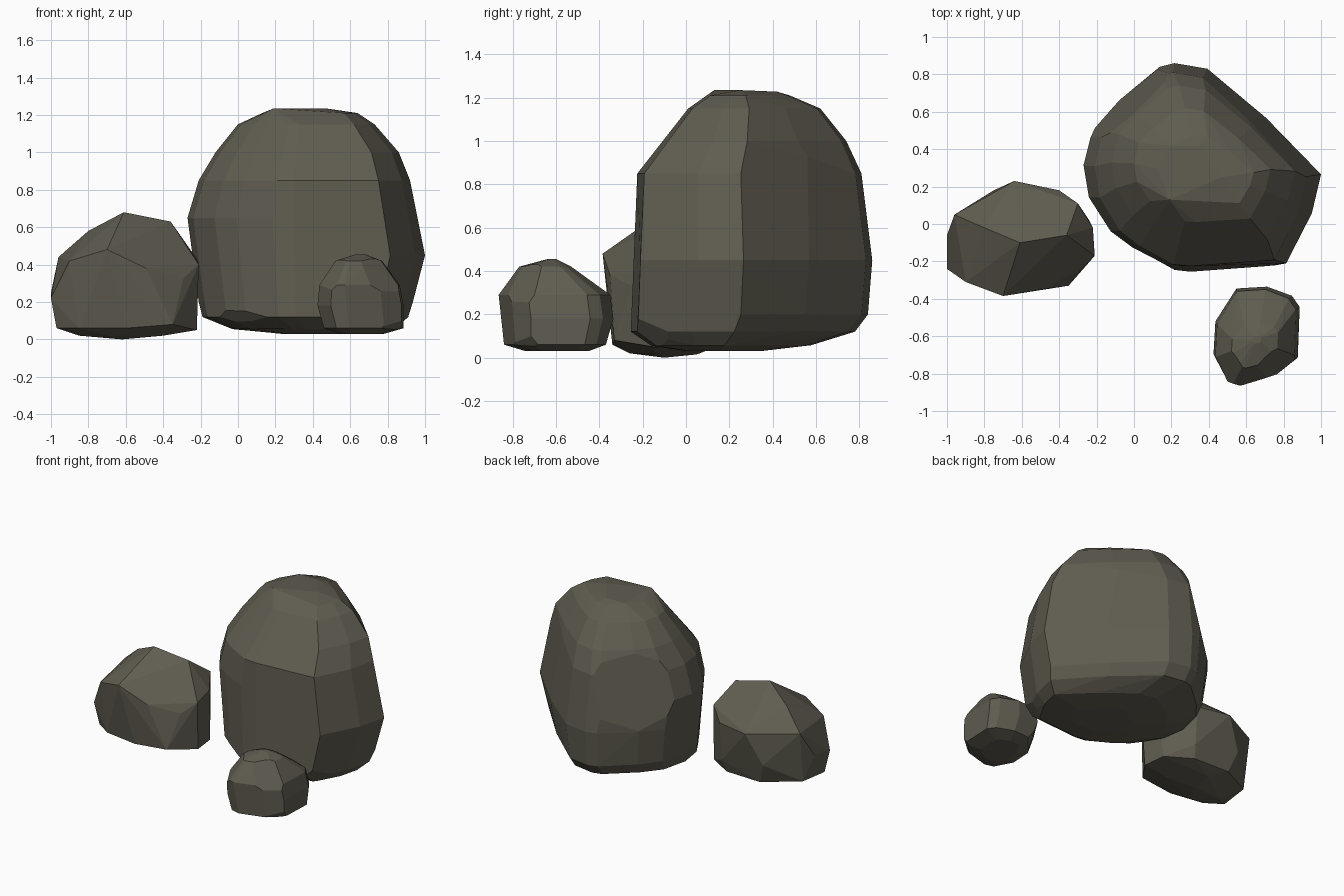
import bpy, bmesh
from mathutils import Vector

stone = bpy.data.materials.new("dark olive stone")
stone.diffuse_color = (0.115, 0.107, 0.080, 1)


def make_hull(points):
    """Convex hull of points as a bmesh."""
    bm = bmesh.new()
    for p in points:
        bm.verts.new(p)
    res = bmesh.ops.convex_hull(bm, input=bm.verts[:])
    junk = {g for g in res["geom_interior"] + res["geom_unused"]
            if isinstance(g, bmesh.types.BMVert)}
    bmesh.ops.delete(bm, geom=list(junk), context='VERTS')
    return bm


def hull_rock(name, points, cuts=()):
    """Faceted rock: hull, then chips (normal, depth) sliced off, flat shaded."""
    bm = make_hull(points)
    for normal, depth in cuts:
        n = Vector(normal).normalized()
        d = max(v.co.dot(n) for v in bm.verts) - depth
        bmesh.ops.bisect_plane(bm, geom=bm.verts[:] + bm.edges[:] + bm.faces[:],
                               plane_co=n * d, plane_no=n, clear_outer=True)
        kept = [v.co.copy() for v in bm.verts]
        bm.free()
        bm = make_hull(kept)
    bmesh.ops.dissolve_limit(bm, angle_limit=0.05, verts=bm.verts[:], edges=bm.edges[:])
    bmesh.ops.recalc_face_normals(bm, faces=bm.faces[:])
    me = bpy.data.meshes.new(name)
    bm.to_mesh(me)
    bm.free()
    me.materials.append(stone)
    ob = bpy.data.objects.new(name, me)
    bpy.context.collection.objects.link(ob)
    return ob


def ring_points(outline, levels):
    """Fit the plan outline into the (z, x0, x1, y0, y1) bounds of every level."""
    xs, ys = zip(*outline)
    ax, bx, ay, by = min(xs), max(xs), min(ys), max(ys)
    return [(x0 + (x - ax) / (bx - ax) * (x1 - x0),
             y0 + (y - ay) / (by - ay) * (y1 - y0), z)
            for z, x0, x1, y0, y1 in levels for x, y in outline]


# Large boulder
big_outline = [(0.12, 0.84), (0.2, 0.86), (0.38, 0.83), (0.7, 0.565), (1.0, 0.26),
               (0.95, 0.05), (0.81, -0.22), (0.3, -0.255), (0.2, -0.245),
               (0.0, -0.14), (-0.12, -0.05), (-0.24, 0.14), (-0.27, 0.32),
               (-0.22, 0.52), (-0.1, 0.66)]
big_levels = [(0.03, 0.22, 0.62, 0.0, 0.35), (0.055, -0.03, 0.84, -0.16, 0.57),
              (0.12, -0.19, 0.91, -0.255, 0.78), (0.20, -0.21, 0.935, -0.25, 0.84),
              (0.45, -0.245, 1.0, -0.245, 0.86), (0.65, -0.27, 0.96, -0.235, 0.83),
              (0.85, -0.21, 0.92, -0.225, 0.81), (1.0, -0.12, 0.86, -0.11, 0.74),
              (1.15, 0.0, 0.73, 0.01, 0.62), (1.21, 0.13, 0.64, 0.10, 0.48)]
big_crest = [(0.19, 0.13, 1.235), (0.20, 0.42, 1.228), (0.35, 0.42, 1.228),
             (0.47, 0.25, 1.235), (0.61, 0.56, 0.93), (0.78, 0.36, 0.93)]
big_cuts = [((-0.68, 0.72, 0.2), 0.04),
            ((-0.5, -0.6, -0.6), 0.02), ((0.6, -0.5, -0.6), 0.03)]
hull_rock("large_boulder", ring_points(big_outline, big_levels) + big_crest, big_cuts)

# Small front stone
small_outline = [(0.55, -0.34), (0.71, -0.33), (0.84, -0.38), (0.88, -0.44),
                 (0.87, -0.72), (0.77, -0.80), (0.57, -0.86), (0.5, -0.84),
                 (0.43, -0.70), (0.44, -0.52)]
small_levels = [(0.03, 0.55, 0.78, -0.74, -0.45), (0.06, 0.46, 0.885, -0.84, -0.37),
                (0.18, 0.425, 0.885, -0.852, -0.335), (0.29, 0.435, 0.865, -0.865, -0.35),
                (0.42, 0.52, 0.77, -0.77, -0.53), (0.455, 0.63, 0.68, -0.64, -0.60)]
small_cuts = [((0.5, -0.6, 0.5), 0.025), ((-0.6, -0.4, 0.5), 0.015),
              ((0.6, -0.6, -0.5), 0.02), ((-0.6, 0.5, -0.5), 0.015)]
hull_rock("small_stone", ring_points(small_outline, small_levels), small_cuts)

# Medium left stone, chunky facets
left_top = [(-0.61, -0.10, 0.68), (-0.36, -0.06, 0.63), (-0.80, -0.02, 0.58),
            (-0.96, 0.05, 0.44), (-0.64, 0.23, 0.42), (-0.40, 0.18, 0.42),
            (-0.30, 0.11, 0.50), (-0.22, -0.02, 0.43), (-0.21, -0.17, 0.40),
            (-0.29, -0.25, 0.33), (-0.70, -0.385, 0.48), (-0.49, -0.35, 0.38),
            (-0.90, -0.31, 0.42)]
left_base = [(-1.0, -0.24, 0.22), (-1.0, -0.06, 0.25), (-0.75, 0.18, 0.20),
             (-0.40, 0.16, 0.14), (-0.97, -0.22, 0.06), (-0.95, 0.0, 0.07),
             (-0.85, -0.30, 0.06), (-0.60, -0.34, 0.06), (-0.35, -0.33, 0.08),
             (-0.22, -0.15, 0.05), (-0.24, 0.02, 0.05), (-0.42, 0.13, 0.05),
             (-0.70, 0.14, 0.05), (-0.62, -0.10, 0.0), (-0.85, -0.13, 0.02),
             (-0.70, -0.26, 0.02), (-0.40, -0.14, 0.02), (-0.60, 0.05, 0.015)]
hull_rock("medium_stone", left_top + left_base)
